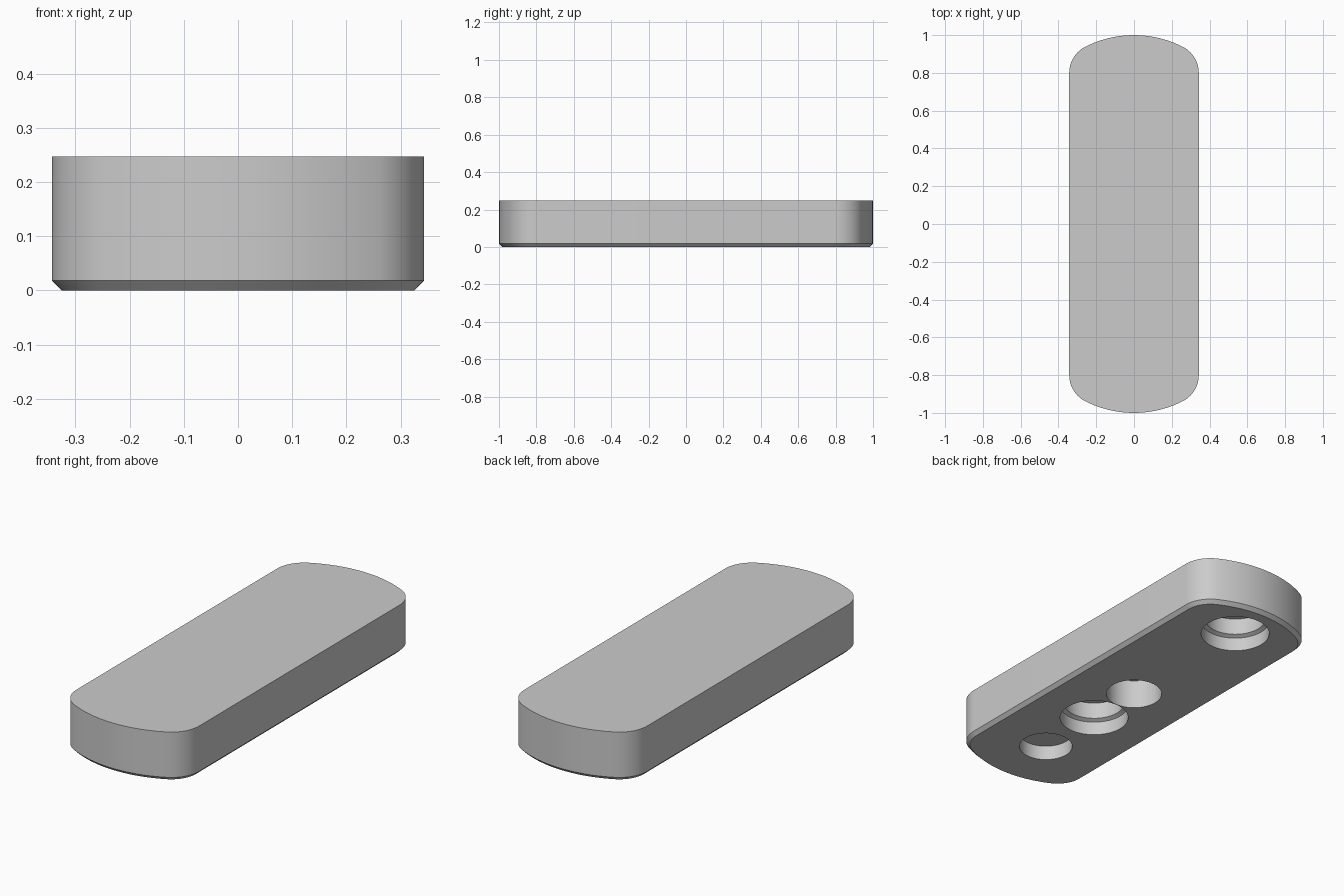
import bpy
import bmesh
import math

if "Cube" in bpy.data.objects:
    bpy.data.objects.remove(bpy.data.objects["Cube"])

HALF_W, HALF_L, HEIGHT, CHAMFER = 0.343, 1.0, 0.247, 0.018
END_R, CORNER_R = 0.57, 0.155

grey = bpy.data.materials.new("plain grey")
grey.use_nodes = True
grey.diffuse_color = (0.6, 0.6, 0.6, 1)
grey.node_tree.nodes["Principled BSDF"].inputs["Base Color"].default_value = grey.diffuse_color


def arc(cx, cy, r, start, end, n):
    angles = [start + (end - start) * i / n for i in range(n + 1)]
    return [(cx + r * math.cos(a), cy + r * math.sin(a)) for a in angles]


def outline(inset):
    """Bar outline: straight sides, tangent corner arcs and bowed ends."""
    end_y = HALF_L - END_R
    cx = HALF_W - CORNER_R
    cy = end_y + math.sqrt((END_R - CORNER_R) ** 2 - cx ** 2)
    tangent = math.atan2(cy - end_y, cx)
    quarter = arc(cx, cy, CORNER_R - inset, 0, tangent, 16)
    quarter += arc(0, end_y, END_R - inset, tangent, math.pi / 2, 12)[1:]
    half = quarter + [(-x, y) for x, y in reversed(quarter[:-1])]
    return half + [(-x, -y) for x, y in half]


def circle(r, y):
    return arc(0, y, r, 0, 2 * math.pi, 64)[:-1]


def loft(name, layers):
    """Closed solid through a stack of (outline, height) layers."""
    bm = bmesh.new()
    rings = [[bm.verts.new((x, y, z)) for x, y in pts] for pts, z in layers]
    n = len(rings[0])
    for low, high in zip(rings, rings[1:]):
        for i in range(n):
            j = (i + 1) % n
            bm.faces.new((low[i], low[j], high[j], high[i]))
    bm.faces.new(rings[0][::-1])
    bm.faces.new(rings[-1])
    bmesh.ops.recalc_face_normals(bm, faces=bm.faces)
    mesh = bpy.data.meshes.new(name)
    bm.to_mesh(mesh)
    bm.free()
    mesh.materials.append(grey)
    obj = bpy.data.objects.new(name, mesh)
    bpy.context.collection.objects.link(obj)
    return obj


# Main bar with a chamfered lower edge
bar = loft("rounded_bar", [(outline(CHAMFER), 0), (outline(0), CHAMFER), (outline(0), HEIGHT)])

# Underside sockets: position along the bar, then (radius, height) steps
stepped = [(0.165, -0.05), (0.165, 0.07), (0.145, 0.08), (0.145, 0.165)]
sockets = {
    "rear_stepped_socket": (0.763, stepped),
    "centre_socket": (0.0, [(0.134, -0.05), (0.134, 0.15)]),
    "front_stepped_socket": (-0.301, stepped),
    "front_shallow_socket": (-0.665, [(0.128, -0.05), (0.128, 0.075)]),
}

bpy.ops.object.select_all(action="DESELECT")
bpy.context.view_layer.objects.active = bar
bar.select_set(True)
for name, (y, steps) in sockets.items():
    cutter = loft(name, [(circle(r, y), z) for r, z in steps])
    cutter.hide_render = True
    cut = bar.modifiers.new(name, "BOOLEAN")
    cut.operation = "DIFFERENCE"
    cut.solver = "EXACT"
    cut.object = cutter
    bpy.ops.object.modifier_apply(modifier=cut.name)
    bpy.data.objects.remove(cutter)

# Smooth curved walls, crisp edges
bpy.ops.object.shade_smooth_by_angle(angle=math.radians(25))
